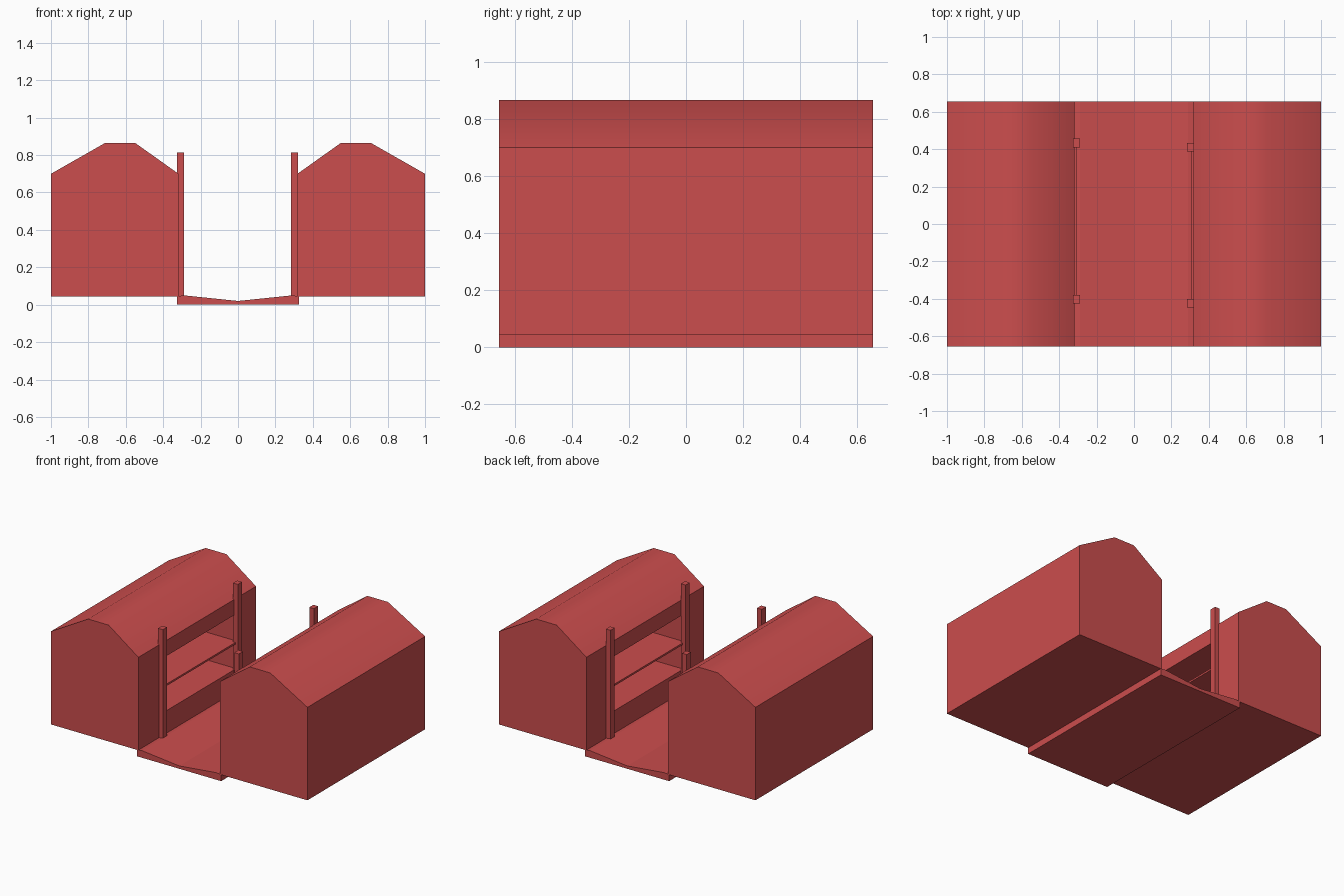
import bpy, bmesh, math

if "Cube" in bpy.data.objects:
    bpy.data.objects.remove(bpy.data.objects["Cube"])

HALF_LENGTH = 0.655
red = bpy.data.materials.new("red")
red.diffuse_color = (0.6, 0.075, 0.075, 1)
red.use_nodes = True
red.node_tree.nodes["Principled BSDF"].inputs["Base Color"].default_value = red.diffuse_color


def extrude_profile(name, points, y0, y1):
    """Solid made from an (x, z) outline swept from y0 to y1."""
    bm = bmesh.new()
    face = bm.faces.new([bm.verts.new((x, y0, z)) for x, z in points])
    swept = bmesh.ops.extrude_face_region(bm, geom=[face])["geom"]
    verts = [v for v in swept if isinstance(v, bmesh.types.BMVert)]
    bmesh.ops.translate(bm, verts=verts, vec=(0, y1 - y0, 0))
    bmesh.ops.recalc_face_normals(bm, faces=bm.faces)
    mesh = bpy.data.meshes.new(name)
    bm.to_mesh(mesh)
    bm.free()
    mesh.materials.append(red)
    obj = bpy.data.objects.new(name, mesh)
    bpy.context.collection.objects.link(obj)
    return obj


def box(name, x0, x1, y0, y1, z0, z1):
    x0, x1 = min(x0, x1), max(x0, x1)
    return extrude_profile(name, [(x0, z0), (x1, z0), (x1, z1), (x0, z1)], y0, y1)


def select(obj):
    bpy.ops.object.select_all(action='DESELECT')
    obj.select_set(True)
    bpy.context.view_layer.objects.active = obj


# sunken walkway with a shallow V-shaped top
extrude_profile("walkway", [(-0.327, 0), (0.327, 0), (0.327, 0.045), (0.29, 0.05),
                            (0, 0.02), (-0.29, 0.05), (-0.327, 0.045)],
                -HALF_LENGTH, HALF_LENGTH)

# side name, mirror sign, front post y, back post y, post centre x
SIDES = [("left", -1, -0.402, 0.433, 0.307), ("right", 1, -0.424, 0.411, 0.302)]
OUTLINE = [(1, 0.045), (1, 0.70), (0.71, 0.865), (0.55, 0.865), (0.318, 0.70), (0.318, 0.045)]

for side, s, y0, y1, px in SIDES:
    # barn-like building with an opening onto the walkway
    hall = extrude_profile(side + "_building", [(s * x, z) for x, z in OUTLINE],
                           -HALF_LENGTH, HALF_LENGTH)
    cutter = box(side + "_opening_cutter", s * 0.25, s * 0.65, y0, y1, 0.205, 0.59)
    cutter.hide_render = True
    cut = hall.modifiers.new("opening", 'BOOLEAN')
    cut.operation = 'DIFFERENCE'
    cut.solver = 'EXACT'
    cut.object = cutter
    select(hall)
    bpy.ops.object.modifier_apply(modifier=cut.name)
    bpy.data.objects.remove(cutter)
    bpy.ops.object.shade_smooth_by_angle(angle=math.radians(45))

    # shelf across the opening, slightly proud of the wall
    box(side + "_shelf", s * 0.308, s * 0.65, y0, y1, 0.387, 0.40)

    # square posts at both ends of the opening
    for end, y in (("front", y0), ("back", y1)):
        box(f"{side}_{end}_post", s * (px - 0.018), s * (px + 0.018),
            y - 0.023, y + 0.023, 0.045, 0.815)
